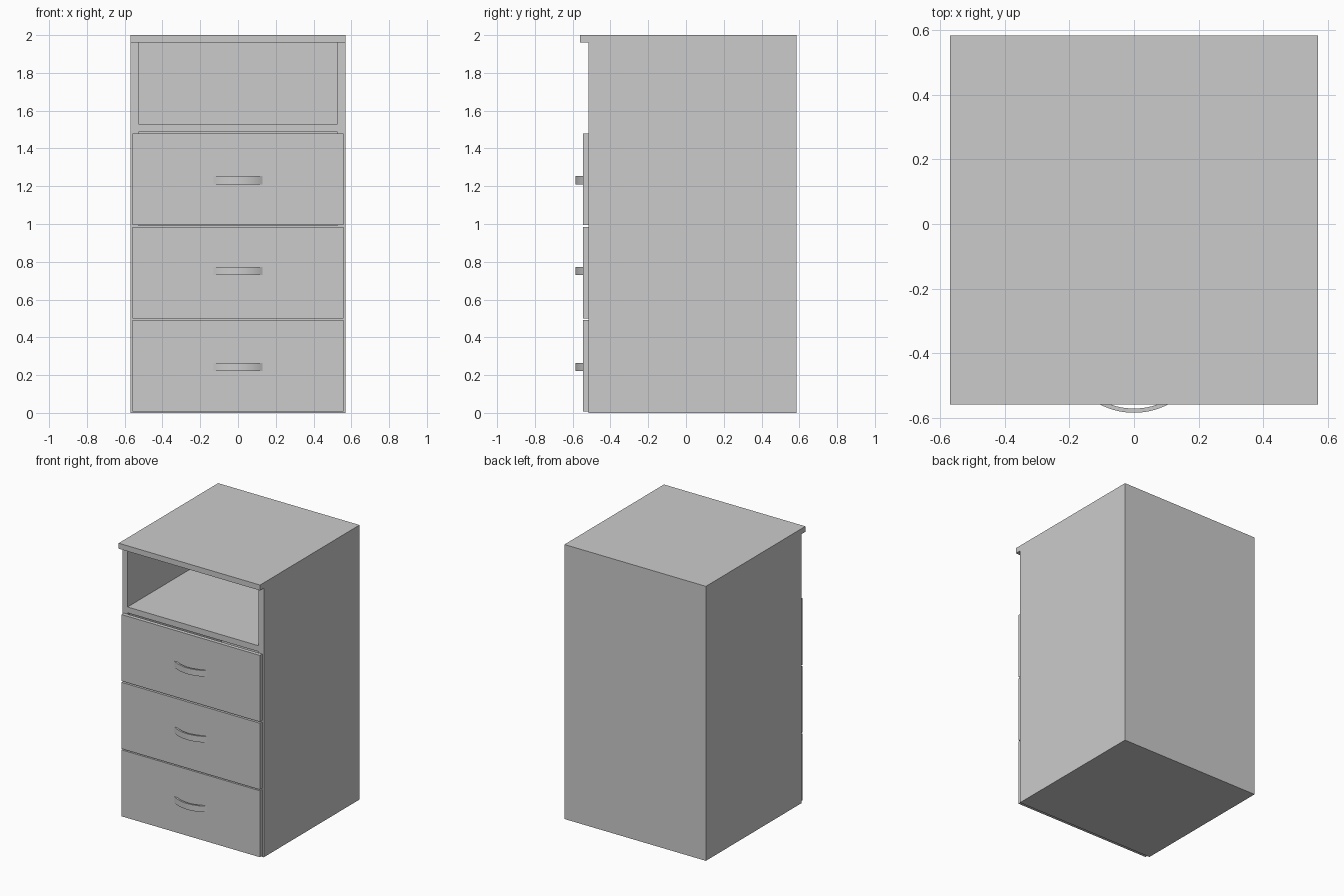
import bpy, bmesh, math

cube = bpy.data.objects.get("Cube")
if cube:
    bpy.data.objects.remove(cube, do_unlink=True)

grey = bpy.data.materials.new("plain grey")
grey.use_nodes = True
grey.diffuse_color = (0.6, 0.6, 0.6, 1)
grey.node_tree.nodes["Principled BSDF"].inputs["Base Color"].default_value = (0.6, 0.6, 0.6, 1)


def finish(name, bm):
    bmesh.ops.recalc_face_normals(bm, faces=bm.faces)
    mesh = bpy.data.meshes.new(name)
    bm.to_mesh(mesh)
    bm.free()
    mesh.materials.append(grey)
    obj = bpy.data.objects.new(name, mesh)
    bpy.context.collection.objects.link(obj)
    return obj


def box(name, x, y, z):
    """Box from three (low, high) ranges."""
    bm = bmesh.new()
    bmesh.ops.create_cube(bm, size=1)
    for v in bm.verts:
        v.co = [lo + (c + 0.5) * (hi - lo) for c, (lo, hi) in zip(v.co, (x, y, z))]
    return finish(name, bm)


def handle(name, z, face_y):
    """Bowed pull: two concentric arcs cut off at the drawer face."""
    outer, wall, bow, steps = 0.231, 0.013, 0.04, 24
    centre_y = face_y - bow + outer

    def arc(radius):
        half = math.acos((outer - bow) / radius)
        angles = [half * (2 * i / steps - 1) for i in range(steps + 1)]
        return [(radius * math.sin(a), centre_y - radius * math.cos(a)) for a in angles]

    bm = bmesh.new()
    rows = [[bm.verts.new((x, y, z + dz)) for x, y in arc(r)]
            for r, dz in ((outer, -0.022), (outer, 0.022),
                          (outer - wall, 0.022), (outer - wall, -0.022))]
    for a, b in zip(rows, rows[1:] + rows[:1]):
        for i in range(steps):
            bm.faces.new((a[i], a[i + 1], b[i + 1], b[i]))
    for end in (0, -1):
        bm.faces.new([row[end] for row in rows])
    obj = finish(name, bm)
    bpy.ops.object.select_all(action='DESELECT')
    obj.select_set(True)
    bpy.context.view_layer.objects.active = obj
    bpy.ops.object.shade_smooth_by_angle(angle=math.radians(30))


# Carcass
W, T, FRONT, BACK = 0.57, 0.042, -0.517, 0.585
inner = (T - W, W - T)
depth = (FRONT, BACK - 0.02)
box("right_side", (-W, T - W), (FRONT, BACK), (0, 1.96))
box("left_side", (W - T, W), (FRONT, BACK), (0, 1.96))
box("back_panel", inner, (BACK - 0.02, BACK), (0, 1.96))
box("bottom_panel", inner, depth, (0, T))
box("open_shelf", inner, depth, (1.487, 1.53))
box("top_panel", (-W, W), (-0.56, BACK), (1.96, 2))

# Rails behind the drawer gaps
for name, z in (("lower_rail", 0.496), ("upper_rail", 0.989)):
    box(name, inner, (FRONT, FRONT + 0.06), (z - 0.02, z + 0.003))

# Drawer fronts and pulls
for label, z, pull_z in (("bottom", 0.008, 0.243), ("middle", 0.5, 0.751), ("top", 0.994, 1.231)):
    box(label + "_drawer_front", (-0.558, 0.558), (-0.545, FRONT), (z, z + 0.484))
    handle(label + "_drawer_handle", pull_z, -0.545)
